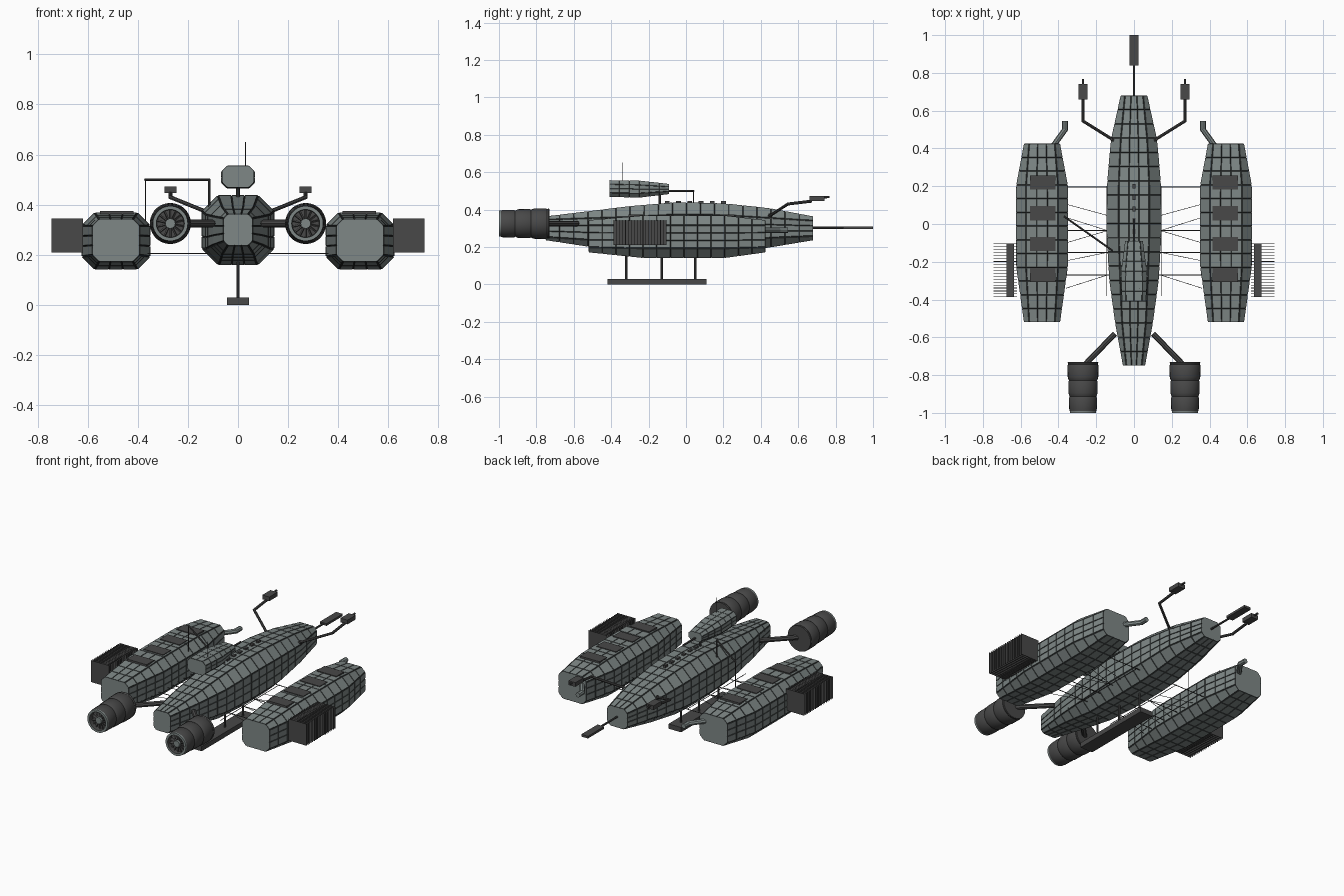
import bpy, bmesh, math
from mathutils import Vector, Matrix

if "Cube" in bpy.data.objects:
    bpy.data.objects.remove(bpy.data.objects["Cube"])


def material(name, rgb):
    m = bpy.data.materials.new(name)
    m.use_nodes = True
    col = (*rgb, 1)
    m.diffuse_color = col
    m.node_tree.nodes["Principled BSDF"].inputs["Base Color"].default_value = col
    return m


PLATE = material("hull grey", (0.21, 0.245, 0.24))
DARK = material("dark grey", (0.065, 0.065, 0.065))
SEAM = material("seam grey", (0.04, 0.046, 0.046))


def finish(name, bm, *mats, smooth=False):
    me = bpy.data.meshes.new(name)
    bm.to_mesh(me)
    bm.free()
    ob = bpy.data.objects.new(name, me)
    bpy.context.collection.objects.link(ob)
    for m in mats:
        me.materials.append(m)
    if smooth:
        bpy.ops.object.select_all(action='DESELECT')
        ob.select_set(True)
        bpy.context.view_layer.objects.active = ob
        bpy.ops.object.shade_smooth_by_angle(angle=math.radians(35))
    return ob


def add_box(bm, centre, size):
    bmesh.ops.create_cube(bm, size=1, matrix=Matrix.Translation(centre) @ Matrix.Diagonal((*size, 1)))


def box(name, centre, size, mat=DARK):
    bm = bmesh.new()
    add_box(bm, centre, size)
    return finish(name, bm, mat)


def tube(name, points, r, mat=DARK, sides=8):
    """Round bar through a list of points."""
    bm = bmesh.new()
    pts = [Vector(p) for p in points]
    for a, b in zip(pts, pts[1:]):
        d = b - a
        mtx = Matrix.Translation((a + b) / 2) @ d.to_track_quat('Z', 'Y').to_matrix().to_4x4()
        bmesh.ops.create_cone(bm, cap_ends=True, segments=sides, radius1=r, radius2=r,
                              depth=d.length + r * 0.8, matrix=mtx)
    return finish(name, bm, mat, smooth=True)


def section(hw, z0, z1, c, flat, side):
    """Chamfered rectangle, its flats split into plate columns."""
    zm, hz = (z0 + z1) / 2, (z1 - z0) / 2
    corners = [(hw - c, hz), (hw, hz - c), (hw, c - hz), (hw - c, -hz),
               (c - hw, -hz), (-hw, c - hz), (-hw, hz - c), (c - hw, hz)]
    out = []
    for i, a in enumerate(corners):
        b = corners[(i + 1) % 8]
        n = 1 if i % 2 == 0 else (side if i in (1, 5) else flat)
        out += [(a[0] + (b[0] - a[0]) * k / n, zm + a[1] + (b[1] - a[1]) * k / n) for k in range(n)]
    return out


def plated_hull(name, x, stations, segments, flat, side, gap):
    """Loft through (y, half width, bottom, top, chamfer) and raise each plate."""
    bm = bmesh.new()
    rings = []
    y0, y1 = stations[0][0], stations[-1][0]
    for i in range(segments + 1):
        y = y0 + (y1 - y0) * i / segments
        for a, b in zip(stations, stations[1:]):
            if y <= b[0] + 1e-6:
                break
        t = (y - a[0]) / (b[0] - a[0])
        vals = [p + (q - p) * t for p, q in zip(a[1:], b[1:])]
        rings.append([bm.verts.new((x + px, y, pz)) for px, pz in section(*vals, flat, side)])
    n = len(rings[0])
    plates = [bm.faces.new((r[j], r[(j + 1) % n], s[(j + 1) % n], s[j]))
              for r, s in zip(rings, rings[1:]) for j in range(n)]
    for r in (rings[0], rings[-1]):
        bm.faces.new(r)
    bmesh.ops.recalc_face_normals(bm, faces=bm.faces)
    borders = bmesh.ops.inset_individual(bm, faces=plates, thickness=gap, depth=gap)["faces"]
    for f in borders:
        f.material_index = 1
    return finish(name, bm, PLATE, SEAM)


# Main hull and upper cab
plated_hull("main_hull", 0, [
    (-0.75, 0.055, 0.24, 0.36, 0.015), (-0.52, 0.097, 0.205, 0.388, 0.035),
    (-0.3, 0.127, 0.17, 0.415, 0.055), (-0.05, 0.142, 0.162, 0.436, 0.062),
    (0.2, 0.14, 0.165, 0.43, 0.06), (0.44, 0.12, 0.2, 0.405, 0.05),
    (0.68, 0.067, 0.24, 0.36, 0.02)], 19, 3, 3, 0.0035)
plated_hull("upper_cab", 0, [
    (-0.41, 0.062, 0.47, 0.555, 0.02), (-0.25, 0.066, 0.466, 0.553, 0.022),
    (-0.09, 0.045, 0.485, 0.535, 0.014)], 6, 2, 2, 0.002)
tube("cab_post", [(0, -0.14, 0.42), (0, -0.14, 0.49)], 0.007)
tube("cab_boom", [(0, -0.09, 0.5), (0, 0.025, 0.5)], 0.006)
tube("cab_aerial", [(0.03, -0.34, 0.54), (0.03, -0.34, 0.65)], 0.0015, sides=5)
bm = bmesh.new()
for i in range(6):
    add_box(bm, (0, -0.1 + i * 0.06, 0.438), (0.016, 0.026, 0.014))
finish("spine_blocks", bm, DARK)

# Landing skid below the hull
box("landing_skid", (0, -0.155, 0.015), (0.086, 0.53, 0.03))
for y in (-0.32, -0.13, 0.05):
    tube("skid_post", [(0, y, 0.02), (0, y, 0.18)], 0.006)

# Central tail boom
tube("tail_boom", [(0, 0.67, 0.303), (0, 0.86, 0.303)], 0.006)
box("tail_sensor", (0, 0.92, 0.303), (0.046, 0.16, 0.014))


def engine(s):
    """Ribbed barrel with a recessed fan at the front."""
    x, z, sides = s * 0.27, 0.325, 28
    profile = [(0.0, -0.97), (0.054, -0.97), (0.056, -1.0), (0.07, -1.0)]
    for i in range(3):
        a, r = -0.99 + i * 0.085, 0.073 + i * 0.004
        profile += [(r - 0.003, a), (r, a + 0.01), (r + 0.001, a + 0.07), (r - 0.003, a + 0.077)]
    profile += [(0.081, -0.735), (0.079, -0.73), (0.0, -0.73)]
    bm = bmesh.new()
    verts = [bm.verts.new((r, y, 0)) for r, y in profile]
    edges = [bm.edges.new(e) for e in zip(verts, verts[1:])]
    bmesh.ops.spin(bm, geom=verts + edges, cent=(0, 0, 0), axis=(0, 1, 0),
                   angle=math.tau, steps=sides)
    bmesh.ops.remove_doubles(bm, verts=bm.verts, dist=1e-4)
    bmesh.ops.recalc_face_normals(bm, faces=bm.faces)
    for f in bm.faces:
        c = f.calc_center_median()
        if c.y < -0.995 and math.hypot(c.x, c.z) > 0.056:
            f.material_index = 1
    bmesh.ops.translate(bm, verts=bm.verts, vec=(x, 0, z))
    finish("engine_barrel", bm, DARK, PLATE, smooth=True)
    bm = bmesh.new()
    for k in range(14):
        rot = Matrix.Rotation(k * math.tau / 14, 4, 'Y')
        bmesh.ops.create_cube(bm, size=1, matrix=Matrix.Translation((x, -0.977, z)) @ rot
                              @ Matrix.Translation((0, 0, 0.036)) @ Matrix.Rotation(0.6, 4, 'Z')
                              @ Matrix.Diagonal((0.007, 0.004, 0.04, 1)))
    finish("engine_fan_blades", bm, DARK)
    tube("engine_hub", [(x, -0.97, z), (x, -0.985, z)], 0.02, PLATE, 16)
    tube("engine_strut", [(s * 0.265, -0.75, z), (s * 0.105, -0.585, z)], 0.015)


for s in (-1, 1):
    engine(s)
    # Side pod with roof panels
    plated_hull("side_pod", s * 0.487, [
        (-0.52, 0.092, 0.175, 0.34, 0.025), (-0.22, 0.134, 0.144, 0.366, 0.05),
        (0.2, 0.134, 0.144, 0.366, 0.05), (0.425, 0.092, 0.175, 0.34, 0.025)], 13, 3, 3, 0.0035)
    for i in range(4):
        box("roof_panel", (s * 0.484, 0.22 - i * 0.163, 0.367), (0.135, 0.076, 0.014))
    # Exhaust pipe behind the pod
    tube("pod_pipe", [(s * 0.43, 0.41, 0.29), (s * 0.365, 0.5, 0.29), (s * 0.365, 0.54, 0.29)], 0.015, PLATE)

    # Radiator: back plate with upright fins
    bm = bmesh.new()
    add_box(bm, (s * 0.655, -0.245, 0.277), (0.04, 0.28, 0.132))
    for i in range(19):
        add_box(bm, (s * 0.682, -0.105 - i * 0.0156, 0.277), (0.126, 0.003, 0.135))
    finish("radiator", bm, DARK)

    # Tail sensor arm
    tube("sensor_arm", [(s * 0.11, 0.445, 0.365), (s * 0.27, 0.545, 0.43), (s * 0.27, 0.67, 0.445)], 0.008)
    tube("sensor_brace", [(s * 0.1, 0.46, 0.32), (s * 0.12, 0.45, 0.375)], 0.008)
    tube("sensor_tip", [(s * 0.27, 0.7, 0.465), (s * 0.27, 0.765, 0.467)], 0.006)
    box("sensor_box", (s * 0.27, 0.7, 0.46), (0.048, 0.08, 0.026))

    # Cable rigging between hull and pod
    bm_z = 0.205
    for y in (0.195, -0.035, -0.15, -0.27):
        tube("cross_cable", [(s * 0.12, y, bm_z), (s * 0.37, y, bm_z)], 0.0025, sides=5)
    for ya, yb in ((0.045, 0.105), (-0.035, 0.035), (-0.035, -0.1), (-0.15, -0.195), (-0.27, -0.34)):
        tube("slant_cable", [(s * 0.14, ya, bm_z), (s * 0.36, yb, bm_z)], 0.0015, sides=5)
    tube("edge_cable", [(s * 0.145, -0.38, bm_z), (s * 0.145, 0.2, bm_z)], 0.002, sides=5)

# Bent line from the hull roof to the right-hand pod
tube("bridge_rail", [(-0.115, -0.14, 0.39), (-0.115, -0.14, 0.5), (-0.37, 0.04, 0.5)], 0.005)
tube("bridge_drop", [(-0.37, 0.04, 0.5), (-0.37, 0.04, 0.33)], 0.002, sides=5)
